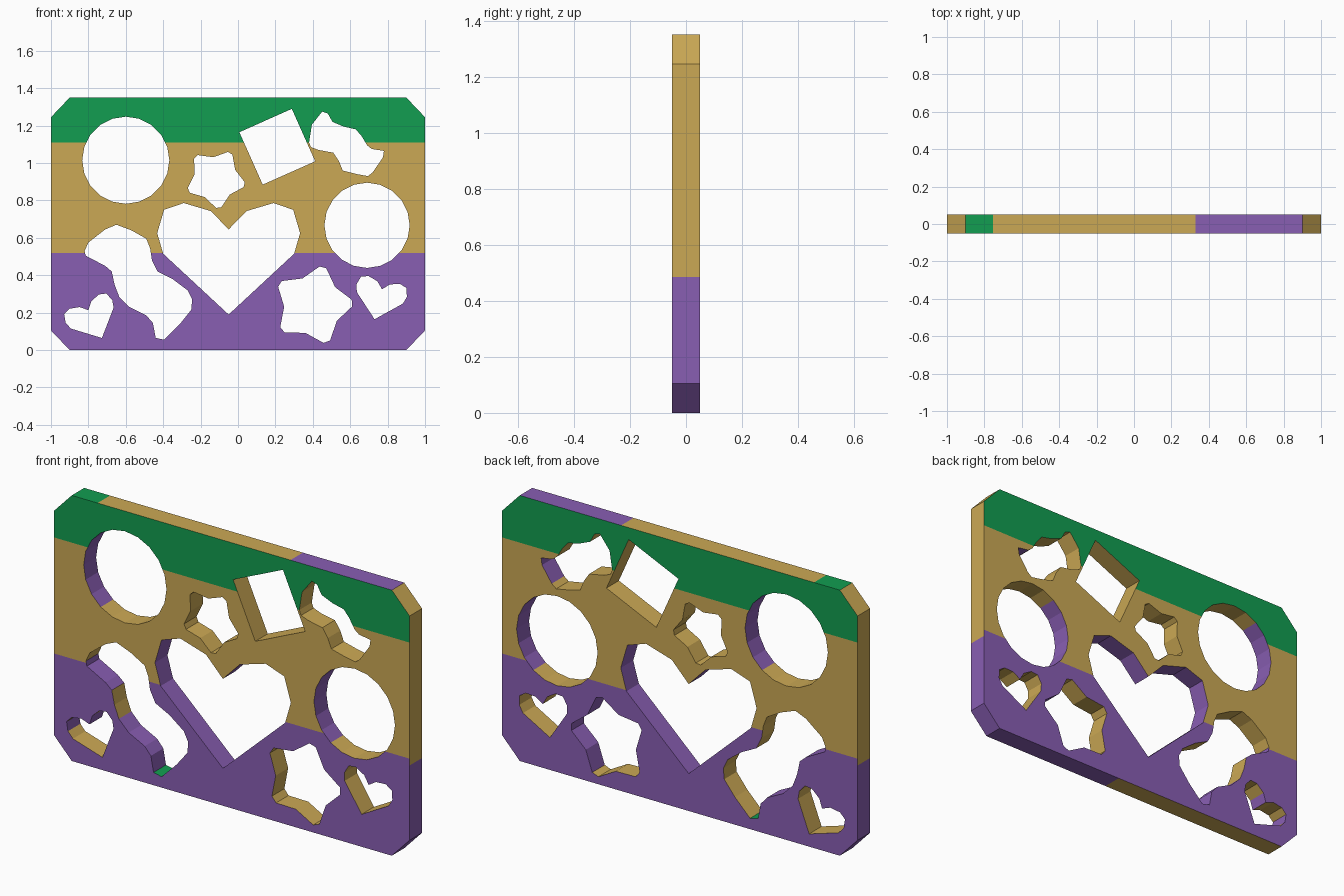
import bpy, bmesh, math
from mathutils import Vector

if "Cube" in bpy.data.objects:
    bpy.data.objects.remove(bpy.data.objects["Cube"])

T = 0.05                      # half thickness
GREEN, TAN, PURPLE = 0, 1, 2


# ---- outline helpers: every outline is a list of (x, z) points ----
def ring(cx, cz, r, n, start=0.0):
    return [(cx + r * math.cos(math.radians(start) + 2 * math.pi * i / n),
             cz + r * math.sin(math.radians(start) + 2 * math.pi * i / n)) for i in range(n)]


def star(cx, cz, r, start):
    pts = []
    for i in range(5):        # blunt tips and shallow valleys
        for da, k in ((-5, 1.0), (5, 1.0), (36, 0.73)):
            a = math.radians(start + 72 * i + da)
            pts.append((cx + r * k * math.cos(a), cz + r * k * math.sin(a)))
    return pts


def heart(cx, cz, s, turn):
    half = [(0.095, 0.098), (0.24, 0.141), (0.345, 0.105), (0.382, -0.02), (0.35, -0.13)]
    pts = [(0, 0)] + half + [(0, -0.455)] + [(-x, z) for x, z in reversed(half)]
    c, d = math.cos(math.radians(turn)), math.sin(math.radians(turn))
    return [(cx + s * (x * c - z * d), cz + s * (x * d + z * c)) for x, z in pts]


outline = [(-0.9, 0), (0.9, 0), (1, 0.105), (1, 1.245),
           (0.9, 1.35), (-0.9, 1.35), (-1, 1.245), (-1, 0.105)]
big_wave = [(-.82, .53), (-.80, .575), (-.71, .645), (-.65, .67), (-.57, .64), (-.49, .595),
            (-.47, .545), (-.46, .48), (-.43, .42), (-.35, .38), (-.27, .32), (-.245, .27),
            (-.25, .215), (-.31, .14), (-.395, .055), (-.44, .065), (-.455, .145), (-.49, .185),
            (-.58, .23), (-.635, .285), (-.66, .35), (-.675, .42), (-.71, .45), (-.815, .505)]
small_wave = [(.38, 1.11), (.395, 1.205), (.45, 1.275), (.48, 1.265), (.505, 1.22), (.565, 1.195),
              (.63, 1.18), (.66, 1.145), (.69, 1.095), (.715, 1.075), (.78, 1.065), (.775, 1.03),
              (.72, .95), (.695, .93), (.64, .94), (.56, .96), (.54, 1.01), (.51, 1.055),
              (.43, 1.07), (.39, 1.085)]


# ---- wall colour rules: c = wall centre, n = wall normal ----
def outer_rule(c, n):
    if n.z > 0.9:
        return GREEN if c.x < -0.755 else TAN if c.x < 0.33 else PURPLE
    if n.z < -0.9:
        return PURPLE if c.x > 0.14 else TAN
    return TAN if c.z > 0.485 else PURPLE


def round_rule(c, n):
    return PURPLE if abs(n.x) > 0.7 else TAN


def big_wave_rule(c, n):
    if c.z < 0.08:
        return GREEN
    return PURPLE if (n.z > 0 and c.x < -0.69) or (n.x > 0 and c.z < 0.27) else TAN


def tan_rule(c, n):
    return TAN


loops = [
    (outline, outer_rule),
    (ring(-0.6, 1.015, 0.233, 20), round_rule),
    (ring(0.69, 0.667, 0.228, 20), round_rule),
    (ring(0.21, 1.087, 0.217, 4, 69), tan_rule),
    (star(-0.12, 0.917, 0.157, -84), tan_rule),
    (star(0.40, 0.24, 0.21, 3), lambda c, n: PURPLE if n.x < -0.5 else TAN),
    (heart(-0.05, 0.645, 1.0, 0), lambda c, n: PURPLE),
    (heart(-0.80, 0.213, 0.363, 26), lambda c, n: PURPLE if n.x > 0.75 else TAN),
    (heart(0.77, 0.325, 0.363, -14), tan_rule),
    (big_wave, big_wave_rule),
    (small_wave, lambda c, n: PURPLE if c.x > 0.73 and n.x < 0 else TAN),
]

# ---- panel: filled front and back, walls along every outline ----
bm = bmesh.new()
tag = bm.faces.layers.int.new("wall")
rims = []
for pts, _ in loops:
    rims.append([[bm.verts.new((x, y, z)) for x, z in pts] for y in (-T, T)])
for side, ny in ((0, -1), (1, 1)):
    edges = [bm.edges.new((r[side][i - 1], r[side][i])) for r in rims for i in range(len(r[side]))]
    bmesh.ops.triangle_fill(bm, use_beauty=True, use_dissolve=False, edges=edges, normal=(0, ny, 0))
for k, (a, b) in enumerate(rims):
    for i in range(len(a)):
        f = bm.faces.new((a[i - 1], a[i], b[i], b[i - 1]))
        f[tag] = k + 1
bmesh.ops.recalc_face_normals(bm, faces=bm.faces[:])
bm.normal_update()

# hole walls get their colours before the bands are cut
for f in bm.faces:
    if f[tag] > 1:
        f.material_index = loops[f[tag] - 1][1](f.calc_center_median(), f.normal)

# cut the colour borders into the faces
for axis, value in (('z', 0.52), ('z', 1.11), ('z', 0.485), ('x', -0.755), ('x', 0.33), ('x', 0.14)):
    no = Vector((1, 0, 0)) if axis == 'x' else Vector((0, 0, 1))
    if axis == 'z' and value != 0.485:
        faces = [f for f in bm.faces if abs(f.normal.y) > 0.9]
    else:
        faces = [f for f in bm.faces if f[tag] == 1]
    geom = set(faces)
    for f in faces:
        geom.update(f.edges)
        geom.update(f.verts)
    bmesh.ops.bisect_plane(bm, geom=list(geom), dist=1e-5, plane_co=no * value, plane_no=no)
bm.normal_update()

# horizontal bands on front and back, separate rule round the outer edge
for f in bm.faces:
    c = f.calc_center_median()
    if abs(f.normal.y) > 0.9:
        f.material_index = GREEN if c.z > 1.11 else TAN if c.z > 0.52 else PURPLE
    elif f[tag] == 1:
        f.material_index = outer_rule(c, f.normal)

me = bpy.data.meshes.new("cutout_panel")
bm.to_mesh(me)
bm.free()
for name, col in (("green", (0.006, 0.34, 0.082)),
                  ("tan", (0.60, 0.395, 0.09)),
                  ("purple", (0.25, 0.112, 0.45))):
    m = bpy.data.materials.new(name)
    m.diffuse_color = (*col, 1)
    m.use_nodes = True
    m.node_tree.nodes["Principled BSDF"].inputs["Base Color"].default_value = m.diffuse_color
    me.materials.append(m)
panel = bpy.data.objects.new("cutout_panel", me)
bpy.context.collection.objects.link(panel)
